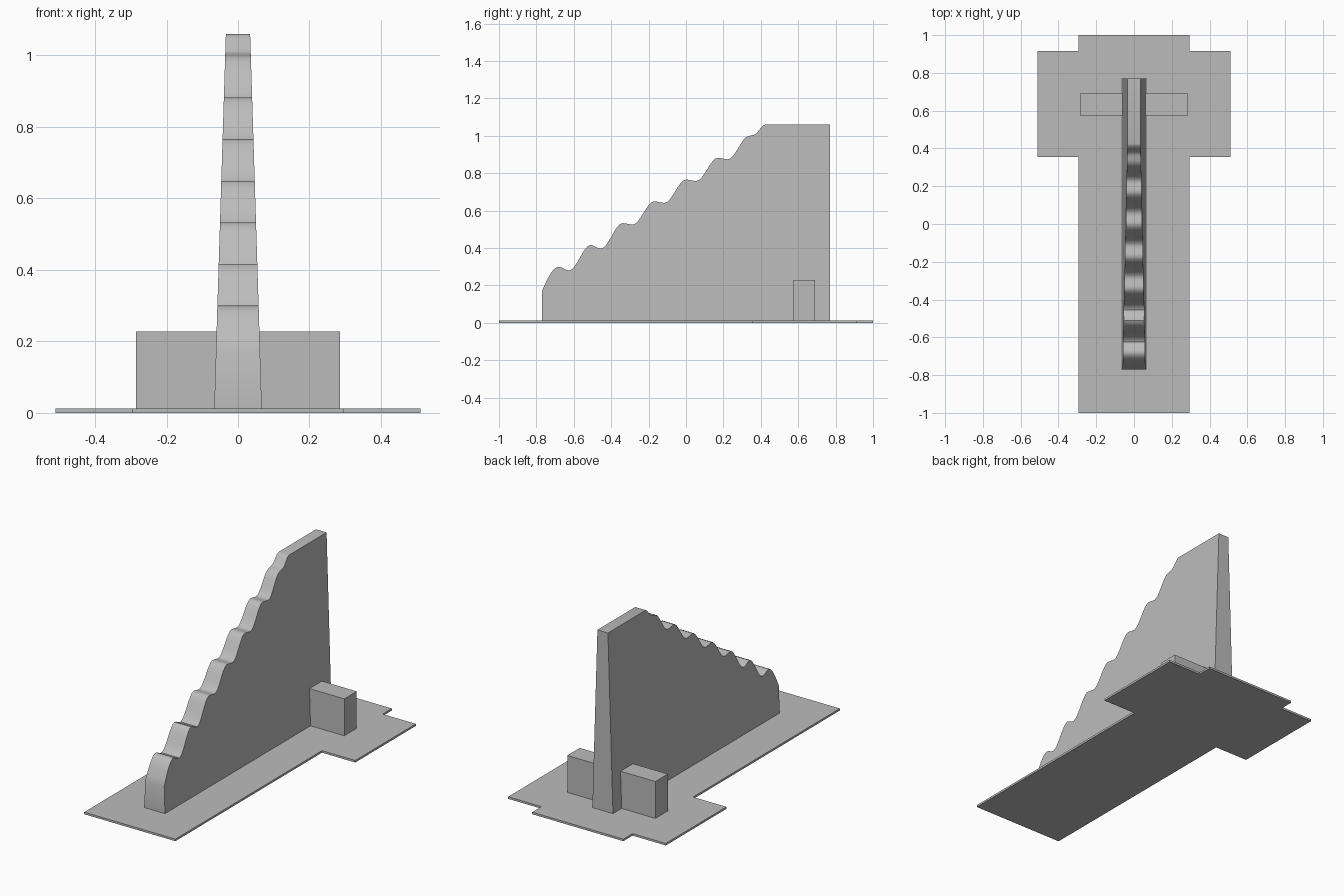
import bpy
import bmesh
import math

default = bpy.data.objects.get("Cube")
if default:
    bpy.data.objects.remove(default, do_unlink=True)

grey = bpy.data.materials.new("plain grey")
grey.use_nodes = True
colour = (0.5, 0.5, 0.5, 1)
grey.diffuse_color = colour
grey.node_tree.nodes["Principled BSDF"].inputs["Base Color"].default_value = colour

PLATE = 0.012
TOP = 1.06


def prism(name, start, end):
    """Join two matching outlines into a closed solid."""
    bm = bmesh.new()
    a = [bm.verts.new(p) for p in start]
    b = [bm.verts.new(p) for p in end]
    bm.faces.new(a)
    bm.faces.new(b)
    for i in range(len(a)):
        j = (i + 1) % len(a)
        bm.faces.new((a[i], a[j], b[j], b[i]))
    bmesh.ops.recalc_face_normals(bm, faces=bm.faces)
    mesh = bpy.data.meshes.new(name)
    bm.to_mesh(mesh)
    bm.free()
    mesh.materials.append(grey)
    obj = bpy.data.objects.new(name, mesh)
    bpy.context.collection.objects.link(obj)
    return obj


# Cross-shaped ground plate
half = [(0.295, -1), (0.295, 0.355), (0.51, 0.355),
        (0.51, 0.915), (0.295, 0.915), (0.295, 1)]
outline = half + [(-x, y) for x, y in reversed(half)]
prism("base_plate", [(x, y, 0) for x, y in outline],
      [(x, y, PLATE) for x, y in outline])


# Scalloped profile of the tall wall, as (y, z)
def ease(profile, target, steps=8):
    y0, z0 = profile[-1]
    y1, z1 = target
    for i in range(1, steps + 1):
        t = i / steps
        s = t * t * (3 - 2 * t)
        profile.append((y0 + (y1 - y0) * t, z0 + (z1 - z0) * s))


profile = [(-0.77, PLATE), (-0.77, 0.17)]
for i in range(1, 7):
    a = math.pi / 2 * i / 6
    profile.append((-0.77 + 0.09 * i / 6, 0.17 + 0.13 * math.sin(a)))
for i in range(6):
    y, z = -0.68 + 0.17 * i, 0.30 + 0.1165 * i
    if i:
        ease(profile, (y, z))
    ease(profile, (y + 0.055, z - (0.02 if i < 2 else 0.008)), 4)
ease(profile, (0.335, 0.998))
ease(profile, (0.36, 1.005), 2)
ease(profile, (0.425, TOP))
profile += [(0.77, TOP), (0.77, PLATE)]


# Wall thins evenly towards the top
def half_width(z):
    return 0.067 - 0.033 * z / TOP


wall = prism("tapered_wall", [(half_width(z), y, z) for y, z in profile],
             [(-half_width(z), y, z) for y, z in profile])
bpy.context.view_layer.objects.active = wall
wall.select_set(True)
bpy.ops.object.shade_smooth_by_angle(angle=math.radians(30))
wall.select_set(False)

# Side blocks
for name, side in (("left_block", 1), ("right_block", -1)):
    rect = [(0.055, 0.575), (0.285, 0.575), (0.285, 0.69), (0.055, 0.69)]
    prism(name, [(side * x, y, PLATE) for x, y in rect],
          [(side * x, y, 0.228) for x, y in rect])
